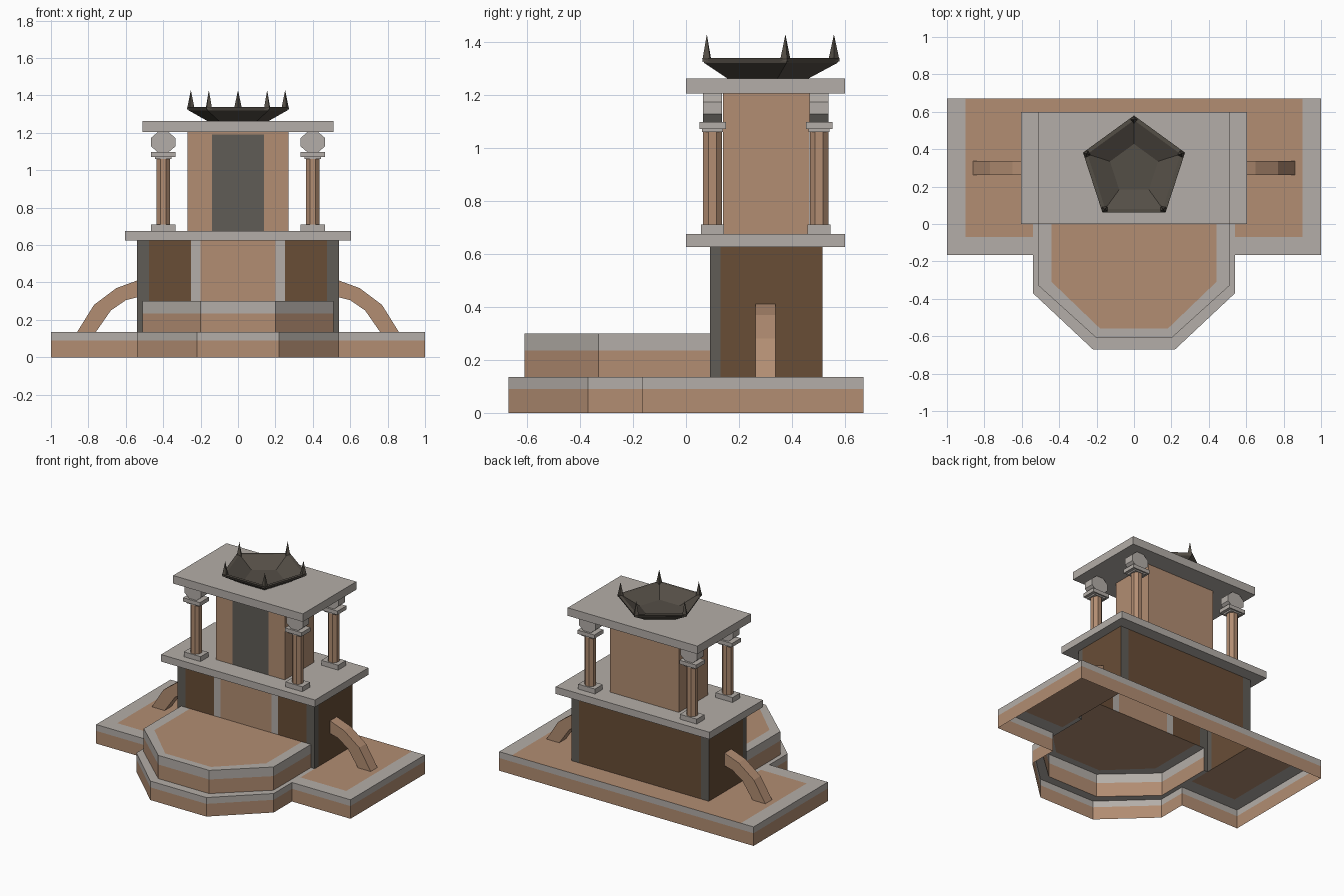
import bpy, bmesh, math
from mathutils import Vector

if "Cube" in bpy.data.objects:
    bpy.data.objects.remove(bpy.data.objects["Cube"])


def srgb(r, g, b):
    f = lambda c: c / 12.92 if c <= 0.04045 else ((c + 0.055) / 1.055) ** 2.4
    return (f(r / 255), f(g / 255), f(b / 255), 1)


def material(name, rgb):
    m = bpy.data.materials.new(name)
    m.diffuse_color = srgb(*rgb)
    m.use_nodes = True
    m.node_tree.nodes["Principled BSDF"].inputs["Base Color"].default_value = m.diffuse_color
    return m


TAN = material("tan_stone", (178, 141, 114))
GREY = material("light_grey_stone", (180, 174, 168))
BROWN = material("dark_brown", (104, 77, 54))
DARK = material("dark_grey_stone", (96, 92, 86))
IRON = material("dark_iron", (84, 78, 70))
MATS = [TAN, GREY, BROWN, DARK, IRON]
T, G, B, D, I = range(5)


def make(name, faces, mirror=False):
    """Build an object from (material index, corner points) faces."""
    bm = bmesh.new()
    for mi, pts in faces:
        bm.faces.new([bm.verts.new(p) for p in pts]).material_index = mi
    bmesh.ops.remove_doubles(bm, verts=bm.verts, dist=1e-5)
    me = bpy.data.meshes.new(name)
    bm.to_mesh(me)
    bm.free()
    for m in MATS:
        me.materials.append(m)
    ob = bpy.data.objects.new(name, me)
    bpy.context.collection.objects.link(ob)
    if mirror:
        ob.modifiers.new("mirror", 'MIRROR').use_clip = True
    return ob


def wall(path, z0, z1, mats):
    """Vertical faces along a plan path; mats is one index or one per segment."""
    if isinstance(mats, int):
        mats = [mats] * (len(path) - 1)
    return [(m, [(*a, z0), (*b, z0), (*b, z1), (*a, z1)])
            for a, b, m in zip(path, path[1:], mats)]


def flat(z, mat, *polys):
    return [(mat, [(x, y, z) for x, y in p]) for p in polys]


def loft(rings, mat, caps=True):
    """Skin a list of equal-length rings, optionally capping both ends."""
    n = len(rings[0])
    out = [(mat, [a[i], a[(i + 1) % n], b[(i + 1) % n], b[i]])
           for a, b in zip(rings, rings[1:]) for i in range(n)]
    if caps:
        out += [(mat, list(reversed(rings[0]))), (mat, rings[-1])]
    return out


def box(x0, x1, y0, y1, z0, z1, mat):
    return loft([[(x0, y0, z), (x1, y0, z), (x1, y1, z), (x0, y1, z)] for z in (z0, z1)], mat)


def ring(cx, cy, z, r, n, start=0.0):
    return [(cx + r * math.cos(start + math.tau * i / n),
             cy + r * math.sin(start + math.tau * i / n), z) for i in range(n)]


# Base: hollow walls with a grey upper band, bordered top open under the tower and step
base = [(0, -.67), (.22, -.67), (.54, -.37), (.54, -.165), (1, -.165), (1, .67), (0, .67)]
step = [(0, -.61), (.2, -.61), (.51, -.33), (.51, .09)]
make("base", wall(base, 0, .09, T) + wall(base, .09, .135, G)
     + flat(.135, G,
            [base[0], base[1], step[1], step[0]],
            [base[1], base[2], step[2], step[1]],
            [base[2], (.54, .09), step[3], step[2]],
            [(.54, -.165), (1, -.165), (.9, -.07), (.54, -.07)],
            [(1, -.165), (1, .67), (.9, .67), (.9, -.07)])
     + flat(.135, T,
            [(.54, -.07), (.9, -.07), (.9, .67), (.54, .67)],
            [(0, .515), (.54, .515), (.54, .67), (0, .67)]), True)

# Front step with a grey rim and tan floor
inner = [(0, -.56), (.18, -.56), (.44, -.31), (.44, .09)]
make("front_step", wall(step, .135, .235, T) + wall(step, .235, .3, G)
     + flat(.3, G, *[[step[i], step[i + 1], inner[i + 1], inner[i]] for i in range(3)])
     + flat(.3, T, inner + [(0, .09)]), True)

# Lower tower: coloured panels and corner strips
front = [(0, .09), (.2, .09), (.25, .09), (.475, .09), (.54, .09)]
sides = [(.54, .09), (.54, .13), (.54, .515), (.48, .515), (0, .515)]
make("lower_tower", wall(front, .3, .625, [T, G, B, D])
     + wall([(.51, .09), (.54, .09)], .135, .3, D)
     + wall(sides, .135, .625, [D, B, D, B]), True)

# Slabs
make("middle_slab", box(-.605, .605, 0, .6, .625, .675, G))
make("top_slab", box(-.51, .51, 0, .6, 1.205, 1.262, G))

# Upper tower with a dark front panel
make("upper_tower", wall([(.14, .14), (.27, .14), (.27, .465), (0, .465)], .675, 1.205, T)
     + wall([(0, .14), (.14, .14)], .675, 1.19, D)
     + wall([(0, .14), (.14, .14)], 1.19, 1.205, T), True)

# Four columns: foot, octagonal shaft, cap plate and drum capital
for side, sx in (("left", -1), ("right", 1)):
    for place, cy in (("front", .1), ("back", .502)):
        cx = .4 * sx
        drum = [[(cx + .07 * math.cos(a), y, 1.15 + .06 * math.sin(a))
                 for a in [math.pi / 8 + math.tau * i / 8 for i in range(8)]]
                for y in (cy + .036, cy - .036)]
        make(f"column_{place}_{side}",
             box(cx - .066, cx + .066, cy - .043, cy + .043, .675, .71, G)
             + loft([ring(cx, cy, z, .038, 8, math.pi / 8) for z in (.71, 1.07)], T)
             + box(cx - .045, cx + .045, cy - .04, cy + .04, 1.06, 1.07, G)
             + box(cx - .066, cx + .066, cy - .05, cy + .05, 1.07, 1.097, G)
             + loft(drum, G))

# Curved side buttresses
outer_arc = [(.54, .41), (.65, .37), (.77, .28), (.86, .135)]
inner_arc = [(.54, .32), (.60, .305), (.68, .25), (.76, .135)]
make("side_buttress", loft([[(o[0], .262, o[1]), (o[0], .338, o[1]),
                             (i[0], .338, i[1]), (i[0], .262, i[1])]
                            for o, i in zip(outer_arc, inner_arc)], T, False), True)

# Five-sided fire bowl with a spike on each corner
up = math.pi / 2
profile = [(.17, 1.262), (.278, 1.32), (.287, 1.338), (.262, 1.338), (.135, 1.275)]
make("bowl", loft([ring(0, .293, z, r, 5, up) for r, z in profile], IRON and I))
for k, (x, y, z) in enumerate(ring(0, .293, 1.325, .265, 5, up)):
    foot = ring(x, y, z, .022, 4, up + math.tau * k / 5)
    make(f"bowl_spike_{k + 1}",
         [(I, [foot[i], foot[(i + 1) % 4], (x, y, 1.428)]) for i in range(4)])
